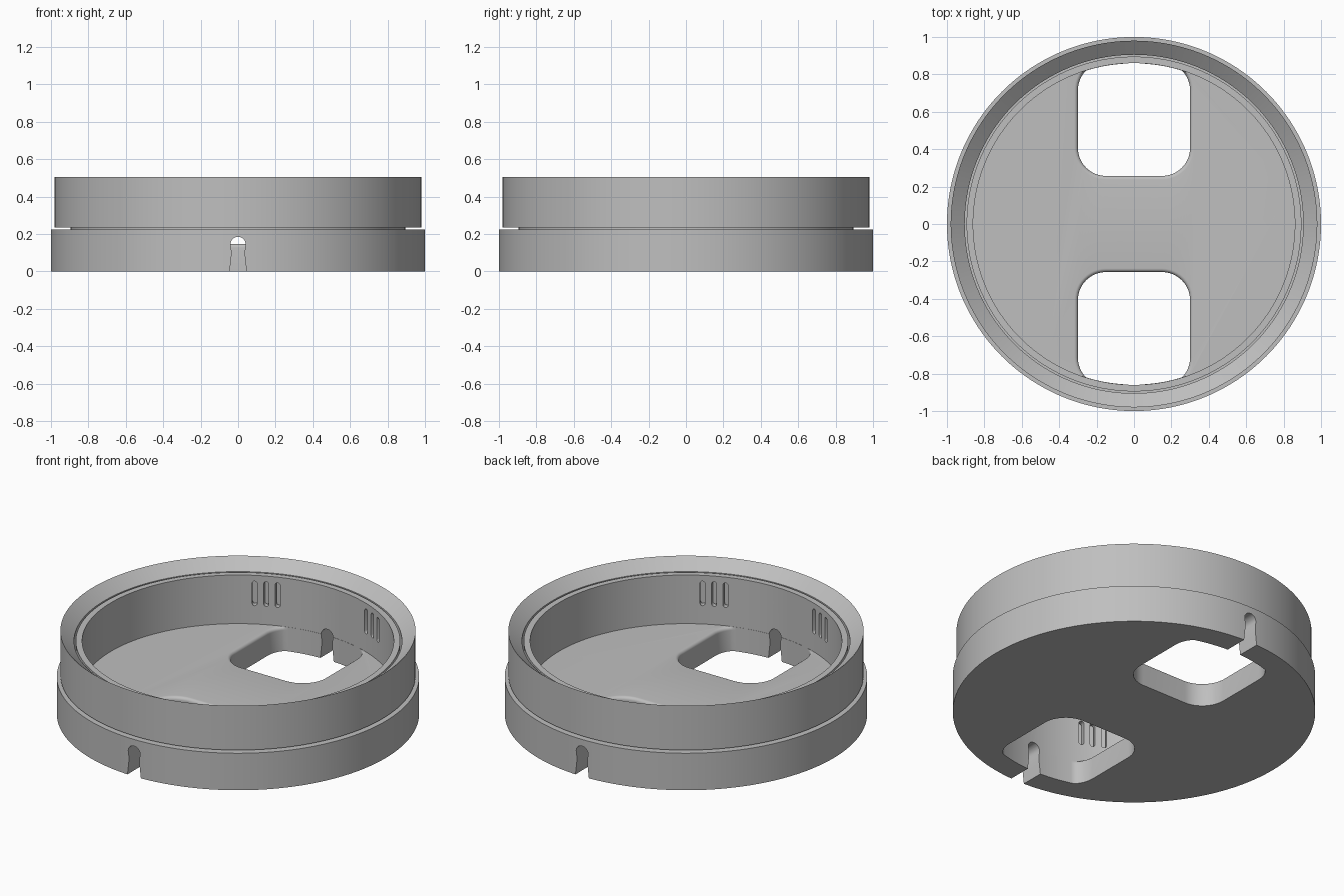
import bpy, bmesh
from math import sin, cos, pi, radians, hypot

if "Cube" in bpy.data.objects:
    bpy.data.objects.remove(bpy.data.objects["Cube"])

SEG = 192
FLOOR, WALL_IN, WALL_OUT, WALL_TOP = 0.147, 0.86, 0.895, 0.443

grey = bpy.data.materials.new("light grey plastic")
grey.use_nodes = True
grey.diffuse_color = (0.52, 0.52, 0.52, 1)
grey.node_tree.nodes["Principled BSDF"].inputs["Base Color"].default_value = (0.52, 0.52, 0.52, 1)


def loft(name, loops, closed=False):
    """Skin a stack of equal-length point loops; cap the ends unless closed."""
    bm = bmesh.new()
    rings = [[bm.verts.new(p) for p in loop] for loop in loops]
    pairs = list(zip(rings, rings[1:]))
    if closed:
        pairs.append((rings[-1], rings[0]))
    else:
        bm.faces.new(rings[0])
        bm.faces.new(rings[-1])
    for a, b in pairs:
        for i in range(len(a)):
            j = (i + 1) % len(a)
            bm.faces.new((a[i], a[j], b[j], b[i]))
    bmesh.ops.recalc_face_normals(bm, faces=bm.faces)
    mesh = bpy.data.meshes.new(name)
    bm.to_mesh(mesh)
    bm.free()
    mesh.materials.append(grey)
    obj = bpy.data.objects.new(name, mesh)
    bpy.context.collection.objects.link(obj)
    return obj


def lathe(name, profile, closed=False):
    return loft(name, [[(r * cos(2 * pi * i / SEG), r * sin(2 * pi * i / SEG), z)
                        for i in range(SEG)] for r, z in profile], closed)


def radial_prism(name, outline, r0, r1, angle):
    """Extrude an outline of (sideways, z) points outward along a direction."""
    c, s = cos(angle), sin(angle)
    return loft(name, [[(r * c - u * s, r * s + u * c, z) for u, z in outline]
                       for r in (r0, r1)])


def arc(cx, cy, r, start, end, n=10):
    return [(cx + r * cos(start + (end - start) * i / n),
             cy + r * sin(start + (end - start) * i / n)) for i in range(n + 1)]


def opening_loop(grow, z, side):
    """Rounded square, widened by grow and kept inside the round wall."""
    rad, half, near, far = 0.15, 0.3, 0.257, 0.865
    pts = []
    for k, (cx, cy) in enumerate([(half - rad, far - rad), (rad - half, far - rad),
                                  (rad - half, near + rad), (half - rad, near + rad)]):
        pts += arc(cx, cy, rad + grow, k * pi / 2, (k + 1) * pi / 2, 12)
    # extra points let the outer edge follow the wall
    top = [(x, far + grow) for x in (0.1, 0.05, 0, -0.05, -0.1)]
    pts = pts[:13] + top + pts[13:]
    limit = WALL_IN - 0.001
    loop = []
    for x, y in pts:
        f = min(1, limit / hypot(x, y))
        loop.append((x * f * side, y * f * side, z))
    return loop


# Base: solid floor, stepped shoulder and thin upright wall
base = lathe("base_cup", [(1, 0), (1, 0.225), (WALL_OUT, 0.225), (WALL_OUT, WALL_TOP),
                          (WALL_IN, WALL_TOP), (WALL_IN, FLOOR)])

# Loose outer ring with a sloping inner lip
ring = lathe("outer_ring", [(0.905, 0.235), (0.98, 0.235), (0.98, 0.505), (0.905, WALL_TOP)],
             closed=True)

# Cutters
cutters = []
slot = [(-0.045, -0.05), (0.045, -0.05), (0.045, 0), (0.036, 0.08), (0.036, 0.115)]
slot += arc(0, 0.145, 0.04, 0, pi, 16)
slot += [(-0.036, 0.115), (-0.036, 0.08), (-0.045, 0)]
slit = arc(0, 0.394, 0.014, 0, pi) + arc(0, 0.272, 0.014, pi, 2 * pi)
fillet = 0.02
for side in (1, -1):
    # floor opening with a rounded upper edge
    loops = [opening_loop(0, -0.05, side)]
    for i in range(7):
        a = i / 6 * pi / 2
        loops.append(opening_loop(fillet * (1 - cos(a)), FLOOR - fillet * (1 - sin(a)), side))
    loops.append(opening_loop(fillet, FLOOR + 0.01, side))
    cutters.append(loft("opening_cutter", loops))
    # cable slot through the wall
    cutters.append(radial_prism("cable_slot_cutter", slot, 0.83, 1.1, side * pi / 2))
    # two groups of three vent slits
    for group in (-24.6, 24.6):
        for k in (-1, 0, 1):
            cutters.append(radial_prism("vent_slit_cutter", slit, 0.84, 0.9,
                                        radians(90 * side + group + 4.3 * k)))

bpy.context.view_layer.objects.active = base
for cutter in cutters:
    cutter.hide_render = True
    mod = base.modifiers.new("cut", "BOOLEAN")
    mod.operation, mod.solver, mod.object = "DIFFERENCE", "EXACT", cutter
    bpy.ops.object.modifier_apply(modifier=mod.name)
    bpy.data.objects.remove(cutter)

# Smooth shading with sharp edges kept
bpy.ops.object.select_all(action="DESELECT")
for obj in (base, ring):
    obj.select_set(True)
bpy.ops.object.shade_smooth_by_angle(angle=radians(30))
